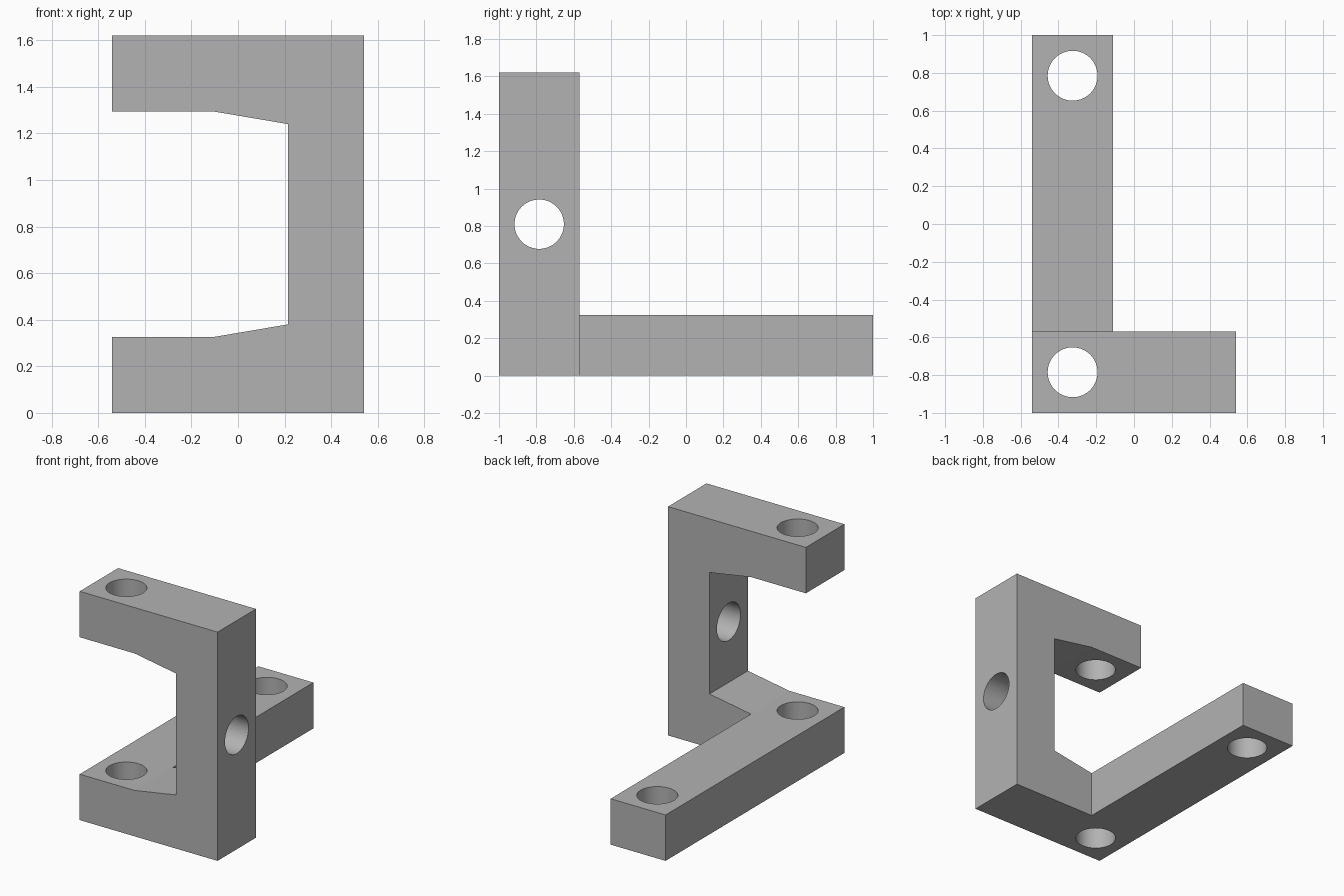
import bpy
import bmesh
import math
from mathutils import Vector

if "Cube" in bpy.data.objects:
    bpy.data.objects.remove(bpy.data.objects["Cube"], do_unlink=True)

# Main sizes
HALF_W = 0.54          # half width in x
HEIGHT = 1.62
FRONT, BACK, END = -1.0, -0.57, 1.0
ARM = 0.325            # arm thickness
ARM_X = -0.11          # where the arm starts to flare, and the bar's side
POST_X = 0.215         # inner side of the post
FLARE = 0.38           # arm thickness at the post
HOLE_R = 0.132
HOLE_X = -0.325
HOLE_Y = 0.785

grey = bpy.data.materials.new("plain grey")
grey.use_nodes = True
colour = (0.45, 0.45, 0.45, 1.0)
grey.diffuse_color = colour
grey.node_tree.nodes["Principled BSDF"].inputs["Base Color"].default_value = colour

# Bracket profile: a foot rectangle plus the rest of the C shape
foot = [(-HALF_W, 0), (ARM_X, 0), (ARM_X, ARM), (-HALF_W, ARM)]
lower = [(ARM_X, ARM), (POST_X, FLARE)]
upper = [(x, HEIGHT - z) for x, z in reversed(lower)]
c_shape = [(ARM_X, 0), (HALF_W, 0), (HALF_W, HEIGHT), (-HALF_W, HEIGHT),
           (-HALF_W, HEIGHT - ARM)] + upper[::-1] + lower[::-1]

bm = bmesh.new()
verts = {}


def corner(p):
    if p not in verts:
        verts[p] = bm.verts.new((p[0], FRONT, p[1]))
    return verts[p]


for outline in (foot, c_shape):
    bm.faces.new([corner(p) for p in outline])


def extrude(faces, distance):
    geom = bmesh.ops.extrude_face_region(bm, geom=faces)["geom"]
    moved = [g for g in geom if isinstance(g, bmesh.types.BMVert)]
    bmesh.ops.translate(bm, verts=moved, vec=(0, distance, 0))
    return [g for g in geom if isinstance(g, bmesh.types.BMFace)]


# Extrude the C bracket, then continue its foot into the long bar
caps = extrude(bm.faces[:], BACK - FRONT)
foot_cap = min(caps, key=lambda f: f.calc_center_median().z)
extrude([foot_cap], END - BACK)
loose = [f for f in bm.faces if abs(f.normal.y) > 0.9
         and abs(f.calc_center_median().y - BACK) < 0.001 and f is foot_cap]
if loose:
    bmesh.ops.delete(bm, geom=loose, context="FACES")
bmesh.ops.recalc_face_normals(bm, faces=bm.faces)
bmesh.ops.dissolve_limit(bm, angle_limit=math.radians(1),
                         verts=bm.verts[:], edges=bm.edges[:])
mesh = bpy.data.meshes.new("bracket")
bm.to_mesh(mesh)
bm.free()
mesh.materials.append(grey)
bracket = bpy.data.objects.new("bracket", mesh)
bpy.context.collection.objects.link(bracket)


def drill(location, axis, depth):
    """Cut a round hole through the bracket along an axis."""
    turn = Vector(axis).to_track_quat("Z", "Y").to_euler()
    bpy.ops.mesh.primitive_cylinder_add(vertices=64, radius=HOLE_R, depth=depth,
                                        location=location, rotation=turn)
    cutter = bpy.context.object
    cutter.name = "hole_cutter"
    cutter.hide_render = True
    cutter.data.materials.append(grey)
    cut = bracket.modifiers.new("hole", "BOOLEAN")
    cut.operation = "DIFFERENCE"
    cut.solver = "EXACT"
    cut.object = cutter
    bpy.ops.object.select_all(action="DESELECT")
    bracket.select_set(True)
    bpy.context.view_layer.objects.active = bracket
    bpy.ops.object.modifier_apply(modifier=cut.name)
    bpy.data.objects.remove(cutter, do_unlink=True)


# Holes through both arms, the bar end and the post
drill((HOLE_X, -HOLE_Y, HEIGHT / 2), (0, 0, 1), 2)
drill((HOLE_X, HOLE_Y, ARM / 2), (0, 0, 1), 1)
drill((HALF_W, -HOLE_Y, HEIGHT / 2), (1, 0, 0), 1)

bpy.ops.object.shade_smooth_by_angle(angle=math.radians(8))
